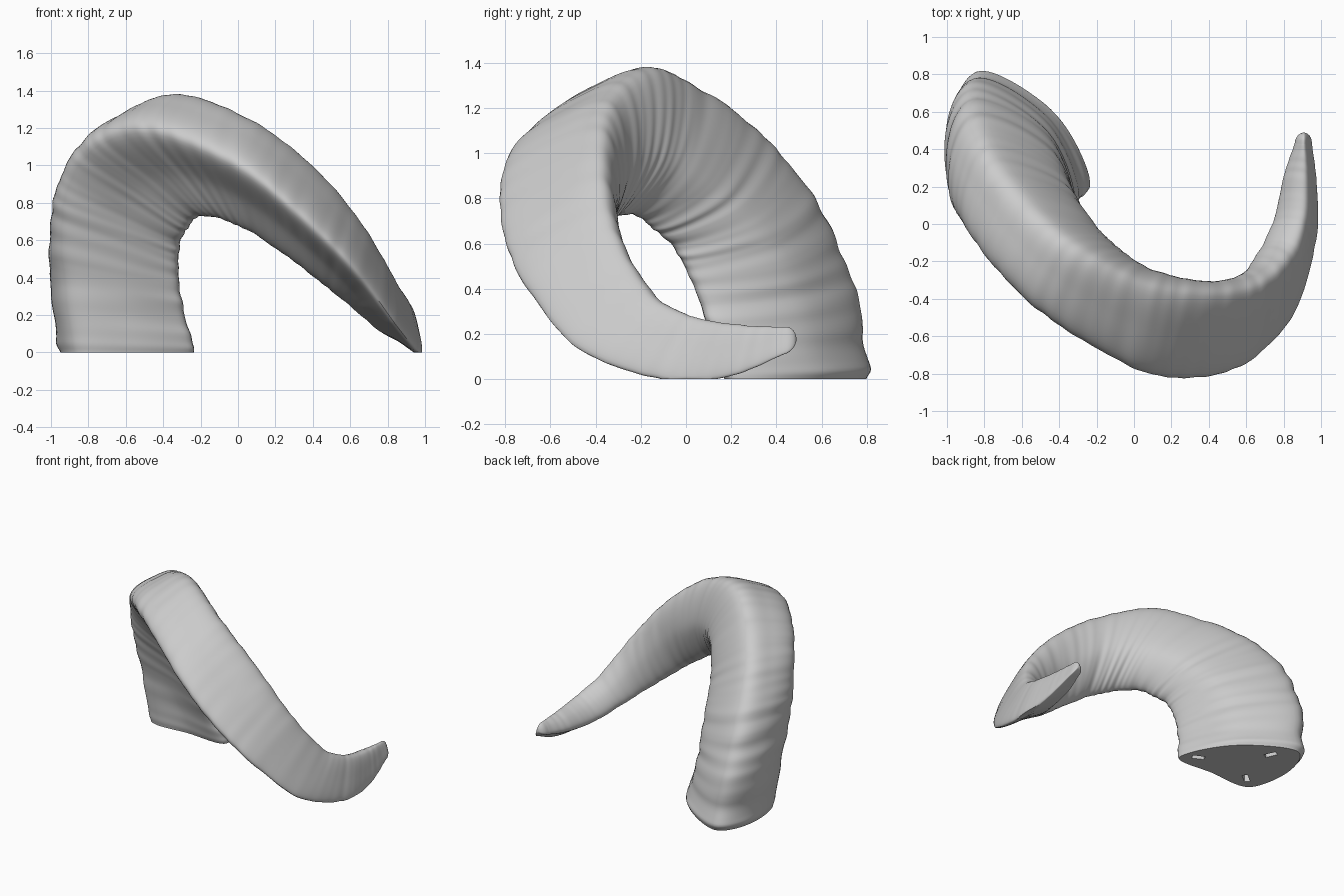
import bpy, bmesh, math
from mathutils import Vector, noise

default = bpy.context.scene.objects.get("Cube")
if default:
    bpy.data.objects.remove(default, do_unlink=True)

# One bone grey for the whole horn
grey = bpy.data.materials.new("bone_grey")
grey.use_nodes = True
colour = (0.6, 0.6, 0.6, 1)
grey.diffuse_color = colour
grey.node_tree.nodes["Principled BSDF"].inputs["Base Color"].default_value = colour

# Three ridges of the horn, from root to tip
FRONT_RIDGE = [(-.88, .2, 0), (-.94, .17, .4), (-.95, .08, .74), (-.87, -.06, 1), (-.7, -.28, 1.15),
               (-.42, -.53, 1.18), (0, -.77, 1), (.32, -.82, .75), (.62, -.73, .45),
               (.85, -.48, .14), (.965, -.1, 0), (.975, .18, .01), (.95, .43, .11)]
BACK_RIDGE = [(-.8, .8, 0), (-.84, .75, .4), (-.82, .58, .77), (-.72, .35, 1.06), (-.5, .07, 1.27),
              (-.26, -.14, 1.35), (.08, -.32, 1.23), (.42, -.37, .97), (.67, -.33, .67),
              (.84, -.17, .38), (.91, .03, .27), (.92, .25, .235), (.91, .43, .23)]
INNER_RIDGE = [(-.23, .2, 0), (-.31, .1, .3), (-.33, 0, .52), (-.29, -.12, .65), (-.2, -.24, .73),
               (-.05, -.34, .7), (.13, -.4, .61), (.34, -.42, .46), (.54, -.33, .3),
               (.66, -.17, .2), (.75, .02, .13), (.8, .25, .13), (.86, .43, .15)]
STEPS, SIDE = 24, 10


def blend(p, q, r, s, t):
    """Smooth curve from q to r."""
    return q + 0.5 * t * (r - p + t * (2 * p - 5 * q + 4 * r - s + t * (3 * (q - r) + s - p)))


def along(points, s):
    """Point on an open smooth curve at station s."""
    last = len(points) - 1
    i = min(int(s), last - 1)
    near = [Vector(points[min(max(k, 0), last)]) for k in range(i - 1, i + 3)]
    return blend(*near, s - i)


def swell(s, peak, width):
    """Smooth hump along the horn."""
    return math.exp(-((s - peak) / width) ** 2)


def section(s):
    """Rounded triangle through the three ridges, and its centre."""
    corners = [along(r, s) for r in (FRONT_RIDGE, BACK_RIDGE, INNER_RIDGE)]
    centre = sum(corners, Vector()) / 3
    bulges = (1.32 + 0.25 * swell(s, 0.8, 1.8), 1.5 + 0.85 * swell(s, 3, 2.8), 1.08)
    loop = []
    for i, bulge in enumerate(bulges):
        middle = (corners[i] + corners[(i + 1) % 3]) / 2
        loop += [corners[i], centre.lerp(middle, bulge)]
    ring = []
    for i in range(6):
        near = [loop[(i + k) % 6] for k in (-1, 0, 1, 2)]
        ring += [blend(*near, j / SIDE) for j in range(SIDE)]
    return centre, ring


def ripple(s, p):
    """Irregular growth rings, with a swollen rim behind the root."""
    fine = noise.noise(Vector((s * 5, p.x + 5, p.y + p.z)))
    broad = noise.noise(Vector((s * 2.5 + 40, p.x * 2, p.y * 2 + p.z)))
    behind = min(max((p.y - 0.3) * 3, 0), 1)
    rim = 0.07 * behind * swell(s, 0.15, 0.12)
    return 1 + 0.025 * fine + 0.02 * broad + rim


# Horn body with growth rings
bm = bmesh.new()
rings = []
end = len(FRONT_RIDGE) - 1
for n in range(end * STEPS + 1):
    s = n / STEPS
    centre, ring = section(s)
    points = [centre + (p - centre) * ripple(s, p) for p in ring]
    rings.append([bm.verts.new((p.x, p.y, max(p.z, 0))) for p in points])

# Rounded tip
centre, ring = section(end)
ahead = (centre - section(end - 0.2)[0]).normalized()
for k in range(1, 6):
    a = k * math.pi / 11
    points = [centre + (p - centre) * ripple(end, p) * math.cos(a) + ahead * 0.06 * math.sin(a)
              for p in ring]
    rings.append([bm.verts.new(p) for p in points])

for low, high in zip(rings, rings[1:]):
    for j in range(len(low)):
        k = (j + 1) % len(low)
        bm.faces.new((low[j], low[k], high[k], high[j]))
bm.faces.new(rings[-1])
bm.faces.new(list(reversed(rings[0])))
bmesh.ops.recalc_face_normals(bm, faces=bm.faces)
mesh = bpy.data.meshes.new("horn")
bm.to_mesh(mesh)
bm.free()
mesh.materials.append(grey)
horn = bpy.data.objects.new("horn", mesh)
bpy.context.collection.objects.link(horn)

# Mounting slots in the flat root, pointing at its middle
middle = Vector((-.6, .42, 0))
for x, y in ((-.34, .29), (-.70, .64), (-.78, .28)):
    bpy.ops.mesh.primitive_cube_add(size=1, location=(x, y, 0))
    cutter = bpy.context.object
    cutter.name = "slot_cutter"
    cutter.scale = (0.09, 0.04, 0.16)
    cutter.rotation_euler.z = math.atan2(middle.y - y, middle.x - x)
    cutter.data.materials.append(grey)
    cutter.hide_render = True
    cut = horn.modifiers.new("slot", 'BOOLEAN')
    cut.operation = 'DIFFERENCE'
    cut.solver = 'EXACT'
    cut.object = cutter
    bpy.context.view_layer.objects.active = horn
    bpy.ops.object.modifier_apply(modifier=cut.name)
    bpy.data.objects.remove(cutter, do_unlink=True)

bpy.ops.object.select_all(action='DESELECT')
horn.select_set(True)
bpy.context.view_layer.objects.active = horn
bpy.ops.object.shade_smooth_by_angle(angle=math.radians(40))
